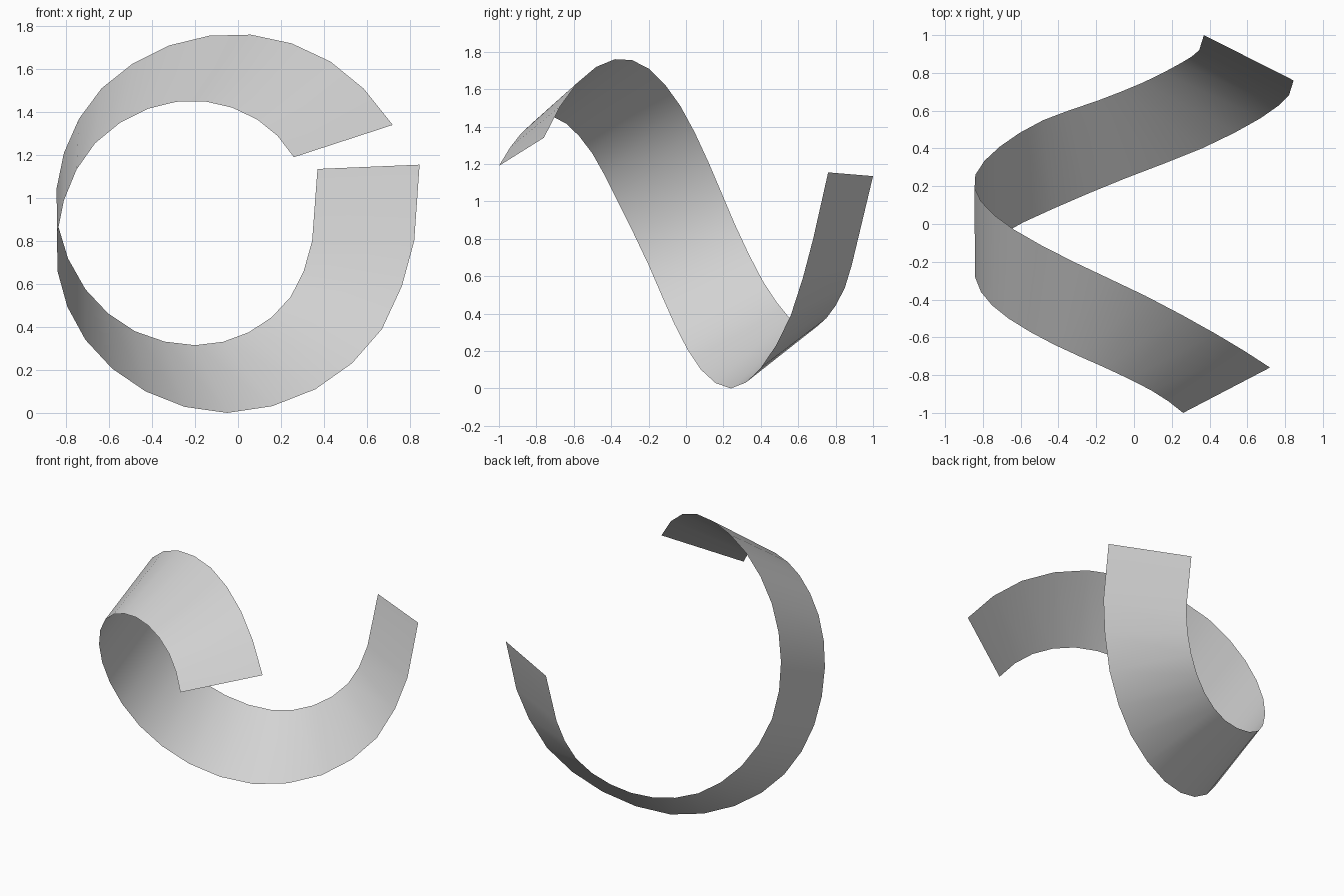
import bpy
import bmesh
from mathutils import Vector

cube = bpy.data.objects.get("Cube")
if cube:
    bpy.data.objects.remove(cube, do_unlink=True)


def make_material(name, color):
    material = bpy.data.materials.new(name)
    material.use_nodes = True
    material.diffuse_color = color
    material.node_tree.nodes["Principled BSDF"].inputs["Base Color"].default_value = color
    return material


def refine(points):
    """Add a smooth midpoint to every span except the straight last one."""
    pts = [Vector(p) for p in points]
    ghost = 3 * pts[0] - 3 * pts[1] + pts[2]
    padded = [ghost] + pts
    result = []
    for before, start, end, after in zip(padded, padded[1:], padded[2:], padded[3:]):
        result.append(start)
        result.append((9 * (start + end) - before - after) / 16)
    return result + pts[-2:]


def build_ribbon(name, first_rail, second_rail, material):
    """Span a single-sheet strip of quads between two rails."""
    bm = bmesh.new()
    rows = [(bm.verts.new(a), bm.verts.new(b))
            for a, b in zip(refine(first_rail), refine(second_rail))]
    for (a, b), (c, d) in zip(rows, rows[1:]):
        face = bm.faces.new((a, b, d, c))
        face.smooth = True
    mesh = bpy.data.meshes.new(name)
    bm.to_mesh(mesh)
    bm.free()
    mesh.materials.append(material)
    ribbon = bpy.data.objects.new(name, mesh)
    bpy.context.collection.objects.link(ribbon)
    return ribbon


# Rail that is widest at the top and tightens towards the back end
back_rail = [
    (.72, -.76, 1.34), (.43, -.58, 1.635), (.06, -.38, 1.76),
    (-.32, -.2, 1.71), (-.635, -.03, 1.51), (-.81, .12, 1.21),
    (-.84, .26, .88), (-.71, .41, .575), (-.48, .55, .38),
    (-.2, .65, .315), (.05, .75, .375), (.245, .85, .54),
    (.345, .92, .8), (.37, 1, 1.135),
]

# Rail that starts tight at the front end and widens at the bottom
front_rail = [
    (.26, -1, 1.19), (.09, -.88, 1.365), (-.155, -.76, 1.45),
    (-.42, -.64, 1.415), (-.665, -.5, 1.255), (-.81, -.36, .99),
    (-.84, -.2, .66), (-.71, -.06, .34), (-.43, .08, .1),
    (-.05, .24, 0), (.36, .4, .11), (.67, .56, .39),
    (.82, .68, .8), (.845, .76, 1.155),
]

grey = make_material("light grey", (.65, .65, .65, 1))
build_ribbon("spiral_ribbon", back_rail, front_rail, grey)
